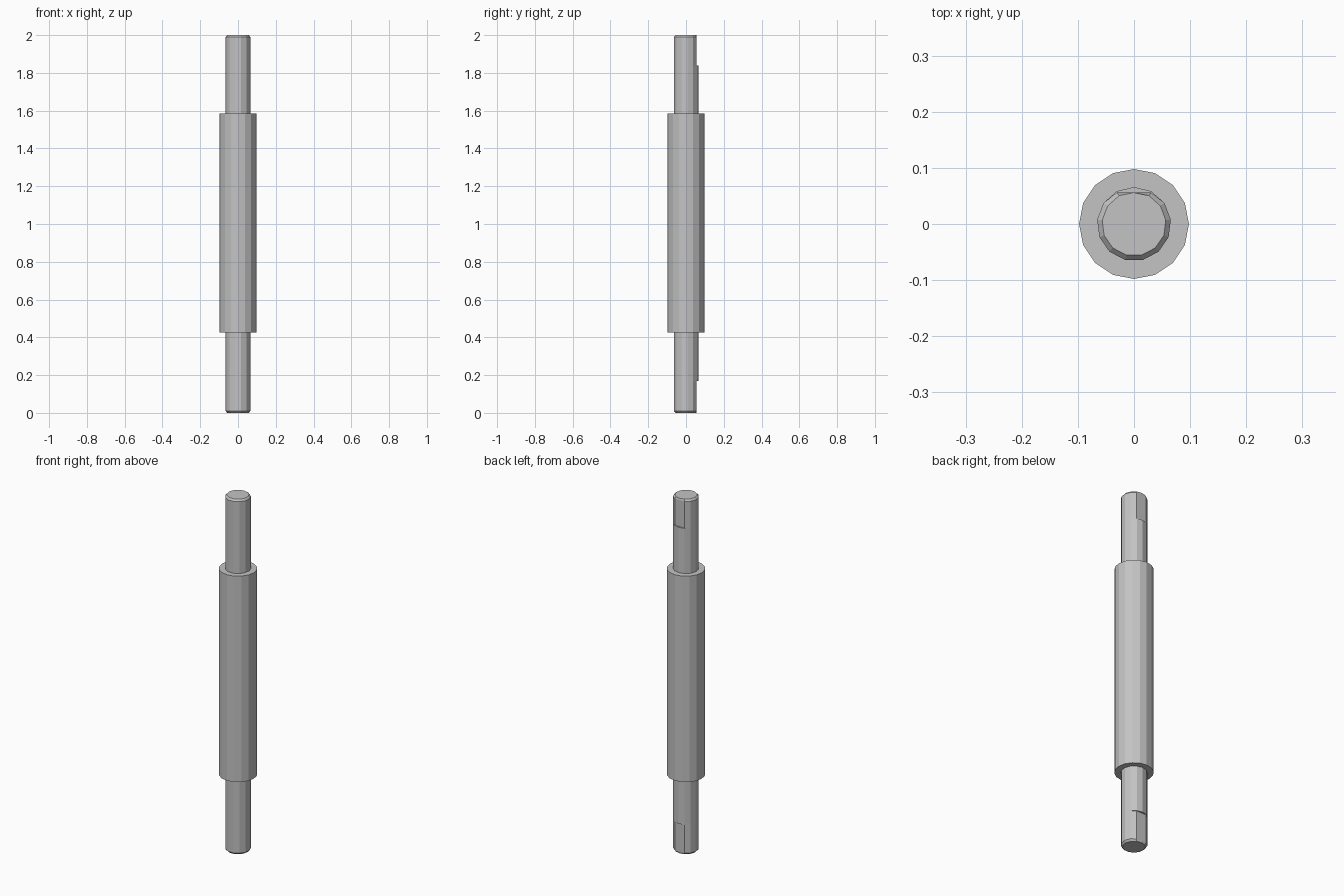
import bpy
import bmesh
from math import cos, sin, tau

old = bpy.data.objects.get("Cube")
if old:
    bpy.data.objects.remove(old, do_unlink=True)

steel = bpy.data.materials.new("plain_grey_steel")
steel.use_nodes = True
GREY = (0.55, 0.55, 0.55, 1)
steel.diffuse_color = GREY
steel.node_tree.nodes["Principled BSDF"].inputs["Base Color"].default_value = GREY

BODY_R, STUB_R, TIP_R = 0.098, 0.066, 0.057
BODY_LOW, BODY_HIGH = 0.425, 1.585
FLAT_Y = 0.056      # depth of the milled flat on the back
CHAMFER = 0.01


def turned_part(name, sides, rings, caps):
    """Stack rings of (radius, z, flattened) and cap the listed ones."""
    bm = bmesh.new()
    loops = []
    for radius, z, flattened in rings:
        loop = []
        for i in range(sides):
            a = tau * i / sides
            y = radius * cos(a)
            if flattened:
                y = min(y, FLAT_Y)
            loop.append(bm.verts.new((radius * sin(a), y, z)))
        loops.append(loop)
    for low, high in zip(loops, loops[1:]):
        for i in range(sides):
            j = (i + 1) % sides
            bm.faces.new((low[i], low[j], high[j], high[i]))
    for c in caps:
        bm.faces.new(loops[c])
    # Merge the step rings where the flat does not reach
    bmesh.ops.remove_doubles(bm, verts=bm.verts, dist=1e-5)
    bmesh.ops.recalc_face_normals(bm, faces=bm.faces)
    mesh = bpy.data.meshes.new(name)
    bm.to_mesh(mesh)
    bm.free()
    mesh.materials.append(steel)
    obj = bpy.data.objects.new(name, mesh)
    bpy.context.collection.objects.link(obj)
    return obj


# Thick middle barrel
turned_part("barrel", 16, [(BODY_R, BODY_LOW, False), (BODY_R, BODY_HIGH, False)], (0, 1))

# Thin end journals, each with a milled flat and chamfered tip
for name, root, step, tip, inward in (
        ("lower_journal", BODY_LOW, 0.17, 0, 1),
        ("upper_journal", BODY_HIGH, 1.84, 2, -1)):
    turned_part(name, 13, [
        (STUB_R, root, False),
        (STUB_R, step, False),
        (STUB_R, step, True),
        (STUB_R, tip + inward * CHAMFER, True),
        (TIP_R, tip, True)], (0, -1))
